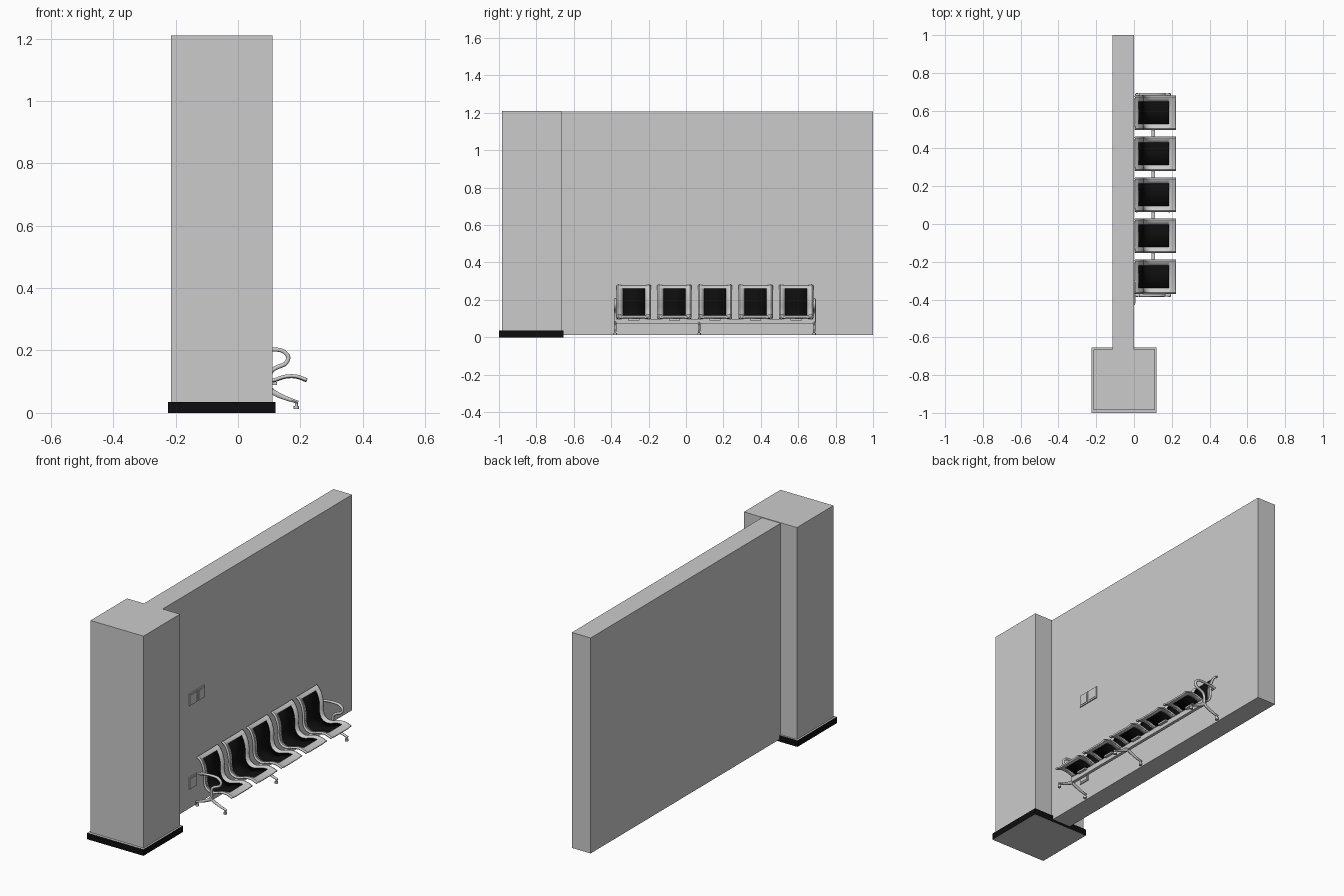
import bpy, bmesh, math
from mathutils import Vector

if "Cube" in bpy.data.objects:
    bpy.data.objects.remove(bpy.data.objects["Cube"])


def colour(name, c):
    m = bpy.data.materials.new(name)
    m.diffuse_color = (*c, 1)
    m.use_nodes = True
    m.node_tree.nodes["Principled BSDF"].inputs["Base Color"].default_value = m.diffuse_color
    return m


BLACK = colour("black", (0.004, 0.004, 0.004))


def add_mesh(name, verts, faces, mat=None, smooth=False):
    me = bpy.data.meshes.new(name)
    me.from_pydata(verts, [], faces)
    bm = bmesh.new()
    bm.from_mesh(me)
    bmesh.ops.recalc_face_normals(bm, faces=bm.faces)
    bm.to_mesh(me)
    bm.free()
    ob = bpy.data.objects.new(name, me)
    bpy.context.collection.objects.link(ob)
    if mat:
        me.materials.append(mat)
    if smooth:
        bpy.ops.object.select_all(action='DESELECT')
        ob.select_set(True)
        bpy.context.view_layer.objects.active = ob
        bpy.ops.object.shade_smooth_by_angle(angle=math.radians(40))
    return ob


def box(name, x, y, z, mat=None):
    v = [(a, b, c) for a in x for b in y for c in z]
    f = [(0, 1, 3, 2), (4, 6, 7, 5), (0, 4, 5, 1), (2, 3, 7, 6), (0, 2, 6, 4), (1, 5, 7, 3)]
    return add_mesh(name, v, f, mat)


def spline(pts, n=5):
    # Catmull-Rom curve through x,z points
    p = [Vector(q) for q in pts]
    p = [2 * p[0] - p[1]] + p + [2 * p[-1] - p[-2]]
    out = []
    for i in range(1, len(p) - 2):
        a, b, c, d = p[i - 1:i + 3]
        for k in range(n):
            t = k / n
            out.append(0.5 * (2 * b + (c - a) * t + (2 * a - 5 * b + 4 * c - d) * t * t
                              + (3 * b - a - 3 * c + d) * t ** 3))
    return out + [p[-2]]


def normals(path):
    res = []
    for i in range(len(path)):
        t = (path[min(i + 1, len(path) - 1)] - path[max(i - 1, 0)]).normalized()
        res.append(Vector((-t.y, t.x)))
    return res


def sweep(name, path, y, width, t0, t1, sides=10):
    # oval bar along an x,z path, tapering from thickness t0 to t1
    nor, v, f = normals(path), [], []
    for i, (p, n) in enumerate(zip(path, nor)):
        t = t0 + (t1 - t0) * i / (len(path) - 1)
        for k in range(sides):
            a = 2 * math.pi * k / sides
            q = p + n * t / 2 * math.sin(a)
            v.append((q.x, y + width / 2 * math.cos(a), q.y))
    for i in range(len(path) - 1):
        for k in range(sides):
            j = (k + 1) % sides
            f.append((i * sides + k, i * sides + j, (i + 1) * sides + j, (i + 1) * sides + k))
    f += [tuple(range(sides)), tuple(range(len(v) - sides, len(v)))]
    return add_mesh(name, v, f, smooth=True)


def disc(name, x, y, z0, z1, r, sides=12):
    ring = [(math.cos(2 * math.pi * k / sides) * r, math.sin(2 * math.pi * k / sides) * r)
            for k in range(sides)]
    v = [(x + a, y + b, z) for z in (z0, z1) for a, b in ring]
    f = [(k, (k + 1) % sides, sides + (k + 1) % sides, sides + k) for k in range(sides)]
    f += [tuple(range(sides)), tuple(range(sides, 2 * sides))]
    return add_mesh(name, v, f, smooth=True)


# wall, column and dark skirting
box("wall", (-0.115, 0.0), (-0.67, 1.0), (0.012, 1.207))
box("column", (-0.215, 0.11), (-0.985, -0.665), (0.02, 1.21))
skirt = box("column_skirting", (-0.225, 0.12), (-1.0, -0.655), (0.0, 0.035))
skirt.data.materials.append(None)
skirt.data.materials.append(BLACK)
for p in skirt.data.polygons:
    p.material_index = 0 if abs(p.normal.z) > 0.5 else 1

# wall switches and socket
for name, y, z in (("switch_left", -0.43, 0.583), ("switch_right", -0.362, 0.583),
                   ("socket", -0.43, 0.12)):
    box(name + "_plate", (-0.002, 0.006), (y, y + 0.064), (z, z + 0.066))
    box(name + "_face", (0.0, 0.008), (y + 0.008, y + 0.056), (z + 0.008, z + 0.058))

# seat shell profile, from the top of the back to the front lip
N = 5
PROFILE = spline([(0.004, 0.274), (0.022, 0.260), (0.037, 0.230), (0.045, 0.190),
                  (0.045, 0.150), (0.055, 0.118), (0.080, 0.101), (0.112, 0.101),
                  (0.150, 0.113), (0.186, 0.114), (0.220, 0.102)], N)
NORM = normals(PROFILE)
FIRST, LAST = N, 9 * N
COLS = [(-0.09, 0.001), (-0.083, 0.005), (-0.06, 0), (0.06, 0), (0.083, 0.005), (0.09, 0.001)]


def shell(name, y, panel, thick, mat=None):
    w = len(COLS)
    v, f = [], []
    for p, n in zip(PROFILE, NORM):
        for c, h in COLS:
            q = p + n * h
            v.append((q.x, y + c, q.y))
    for i in range(len(PROFILE) - 1):
        for k in range(w - 1):
            centre = k == 2 and FIRST <= i < LAST
            if centre == panel:
                f.append((i * w + k, i * w + k + 1, (i + 1) * w + k + 1, (i + 1) * w + k))
    used = sorted({i for q in f for i in q})
    new = {o: i for i, o in enumerate(used)}
    ob = add_mesh(name, [v[i] for i in used], [tuple(new[i] for i in q) for q in f], mat, True)
    m = ob.modifiers.new("thickness", 'SOLIDIFY')
    m.thickness = thick
    m.offset = 0
    return ob


# five seats: metal frame with black mesh panel
for s in range(5):
    y = -0.279 + s * 0.217
    shell(f"seat_frame_{s + 1}", y, False, 0.008)
    shell(f"seat_panel_{s + 1}", y, True, 0.004, BLACK)
    box(f"seat_bracket_{s + 1}", (0.075, 0.125), (y - 0.03, y + 0.03), (0.09, 0.099))

# beam under the seats
box("beam", (0.092, 0.110), (-0.375, 0.685), (0.07, 0.098))

# three pairs of legs with round feet
for i, y in enumerate((-0.378, 0.07, 0.685)):
    for side in (-1, 1):
        tag = f"{'front' if side > 0 else 'rear'}_{i + 1}"
        path = spline([(0.101 + side * a, z) for a, z in
                       ((-0.006, 0.082), (0.012, 0.066), (0.05, 0.048), (0.092, 0.034))])
        sweep("leg_" + tag, path, y, 0.014, 0.024, 0.010)
        x = 0.101 + side * 0.086
        disc("foot_stem_" + tag, x, y, 0.02, 0.036, 0.005)
        disc("foot_pad_" + tag, x, y, 0.012, 0.022, 0.009)

# looped armrests at both ends
ARM = spline([(0.028, 0.192), (0.06, 0.199), (0.11, 0.203), (0.142, 0.199), (0.161, 0.180),
              (0.152, 0.158), (0.125, 0.146), (0.108, 0.134), (0.101, 0.112), (0.101, 0.078)])
for name, y in (("armrest_left", -0.378), ("armrest_right", 0.687)):
    sweep(name, ARM, y, 0.015, 0.013, 0.015)
    side = 1 if y < 0 else -1
    box(name + "_mount", (0.03, 0.046), sorted((y, y + side * 0.02)), (0.186, 0.2))
